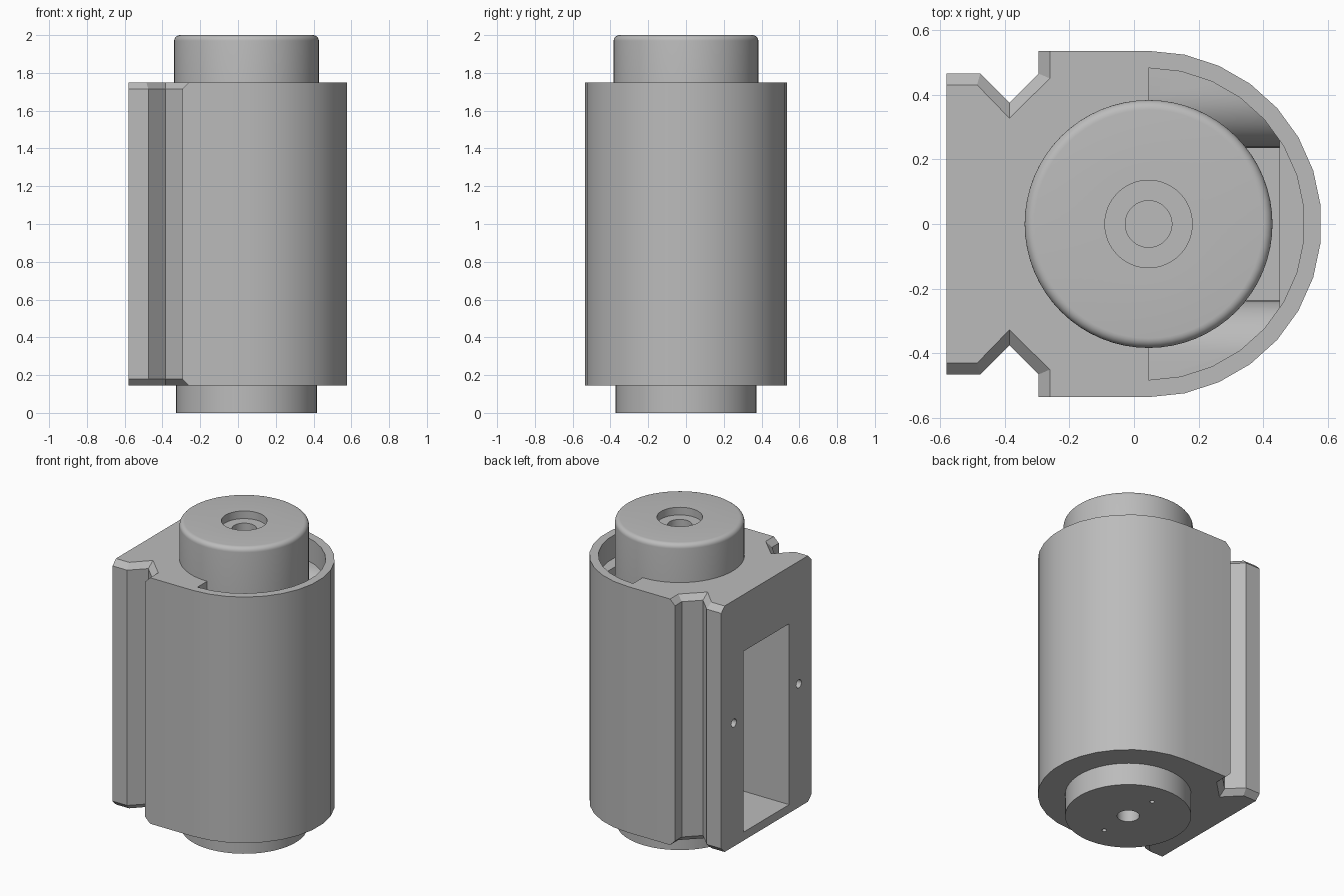
import bpy, bmesh, math
from mathutils import Matrix, Vector

cube = bpy.data.objects.get("Cube")
if cube:
    bpy.data.objects.remove(cube, do_unlink=True)

AXIS = 0.045             # x of the round axis
LOW, HIGH = 0.145, 1.75  # housing bottom and top
BEVEL = 0.035
FLOOR = 1.6              # floor of the curved recess

grey = bpy.data.materials.new("plain_grey")
grey.use_nodes = True
colour = (0.5, 0.5, 0.5, 1)
grey.diffuse_color = colour
grey.node_tree.nodes["Principled BSDF"].inputs["Base Color"].default_value = colour


def make(name, bm):
    bmesh.ops.recalc_face_normals(bm, faces=bm.faces)
    mesh = bpy.data.meshes.new(name)
    bm.to_mesh(mesh)
    bm.free()
    mesh.materials.append(grey)
    obj = bpy.data.objects.new(name, mesh)
    bpy.context.collection.objects.link(obj)
    return obj


def loft(name, rings):
    """Skin closed rings of equal length and cap both ends."""
    bm = bmesh.new()
    loops = [[bm.verts.new(p) for p in ring] for ring in rings]
    n = len(loops[0])
    for a, b in zip(loops, loops[1:]):
        for i in range(n):
            j = (i + 1) % n
            bm.faces.new((a[i], a[j], b[j], b[i]))
    bm.faces.new(loops[0])
    bm.faces.new(loops[-1])
    return make(name, bm)


def lathe(name, profile, steps=64):
    """Spin a radius/height profile about the round axis."""
    bm = bmesh.new()
    verts = [bm.verts.new((AXIS + r, 0, z)) for r, z in profile]
    edges = [bm.edges.new(pair) for pair in zip(verts, verts[1:])]
    bmesh.ops.spin(bm, geom=verts + edges, cent=(AXIS, 0, 0), axis=(0, 0, 1),
                   angle=math.tau, steps=steps, use_duplicate=False)
    bmesh.ops.remove_doubles(bm, verts=bm.verts, dist=1e-4)
    return make(name, bm)


def box(name, lo, hi):
    return loft(name, [[(x, lo[1], lo[2]), (x, hi[1], lo[2]),
                        (x, hi[1], hi[2]), (x, lo[1], hi[2])] for x in (lo[0], hi[0])])


def rod(name, centre, radius, depth, turn=Matrix()):
    bm = bmesh.new()
    bmesh.ops.create_cone(bm, cap_ends=True, segments=16, radius1=radius, radius2=radius,
                          depth=depth, matrix=Matrix.Translation(centre) @ turn)
    return make(name, bm)


def boolean(obj, tool, operation="DIFFERENCE"):
    """Apply a boolean and discard its tool."""
    mod = obj.modifiers.new("cut", "BOOLEAN")
    mod.operation, mod.object, mod.solver = operation, tool, "EXACT"
    graph = bpy.context.evaluated_depsgraph_get()
    result = bpy.data.meshes.new_from_object(obj.evaluated_get(graph))
    obj.modifiers.clear()
    obj.data = result
    bpy.data.objects.remove(tool, do_unlink=True)


def half_round(radius):
    angles = [math.radians(90 - 12 * i) for i in range(16)]
    return [(AXIS + radius * math.cos(a), radius * math.sin(a)) for a in angles]


def outline(rail):
    """Housing section: dovetail rail, round nose, mirrored rail."""
    mirrored = [(x, -y) for x, y in reversed(rail)]
    return rail + half_round(0.535) + mirrored


def at_height(points, z):
    return [(x, y, z) for x, y in points]


# Housing with a bevelled dovetail rail
full = outline([(-0.58, 0.465), (-0.475, 0.465), (-0.385, 0.375),
                (-0.295, 0.465), (-0.295, 0.535)])
small = outline([(-0.58, 0.43), (-0.485, 0.43), (-0.385, 0.327),
                 (-0.26, 0.45), (-0.26, 0.535)])
housing = loft("housing", [at_height(small, LOW), at_height(full, LOW + BEVEL),
                           at_height(full, HIGH - BEVEL), at_height(small, HIGH)])

# Curved recess in the top
nose = half_round(0.482)
boolean(housing, loft("recess_cutter", [at_height(nose, z) for z in (FLOOR, 1.9)]))

# Rounded throat leading down into the slot
SLOT, ROUND = 0.235, 0.165
lip = []
for i in range(9):
    t = math.pi / 2 * i / 8
    lip.append((SLOT + ROUND * (1 - math.sin(t)), FLOOR - ROUND * (1 - math.cos(t))))
lip.reverse()
side = lip[::-1] if lip[0][1] < lip[-1][1] else lip
side = [(0.6, 1.85), (0.6, FLOOR)] + side + [(SLOT, 0.2)]
section = side + [(-y, z) for y, z in reversed(side)]
throat = loft("throat_cutter", [[(x, y, z) for y, z in section] for x in (0, 0.45)])
boolean(throat, loft("throat_limit", [at_height(nose, z) for z in (0.1, 1.95)]), "INTERSECT")
boolean(housing, throat)

# Rectangular slot and screw holes in the flat side
boolean(housing, box("slot_cutter", (-0.7, -SLOT, 0.2), (0.45, SLOT, 1.38)))
sideways = Matrix.Rotation(math.pi / 2, 4, "Y")
for y in (-0.335, 0.335):
    boolean(housing, rod("screw_cutter", Vector((-0.58, y, 0.95)), 0.027, 0.3, sideways))

# Top cap with rounded rim and stepped bore
rim = [(0.353 + 0.03 * math.cos(a), 1.97 + 0.03 * math.sin(a))
       for a in (math.pi / 2 * i / 6 for i in range(7))]
top_cap = lathe("top_cap", [(0, FLOOR), (0.383, FLOOR)] + rim +
                [(0.135, 2), (0.135, 1.95), (0.072, 1.95), (0.072, 1.8), (0, 1.8)])

# Bottom boss with centre bore and two pin holes
bottom_boss = lathe("bottom_boss", [(0, 0.19), (0.373, 0.19), (0.373, 0),
                                    (0.066, 0), (0.066, 0.12), (0, 0.12)])
for y in (-0.22, 0.22):
    boolean(bottom_boss, rod("pin_cutter", Vector((AXIS, y, 0)), 0.014, 0.2))

# Smooth shading with crisp edges
bpy.ops.object.select_all(action="DESELECT")
for obj in (housing, top_cap, bottom_boss):
    obj.select_set(True)
bpy.context.view_layer.objects.active = housing
bpy.ops.object.shade_smooth_by_angle(angle=math.radians(30))
